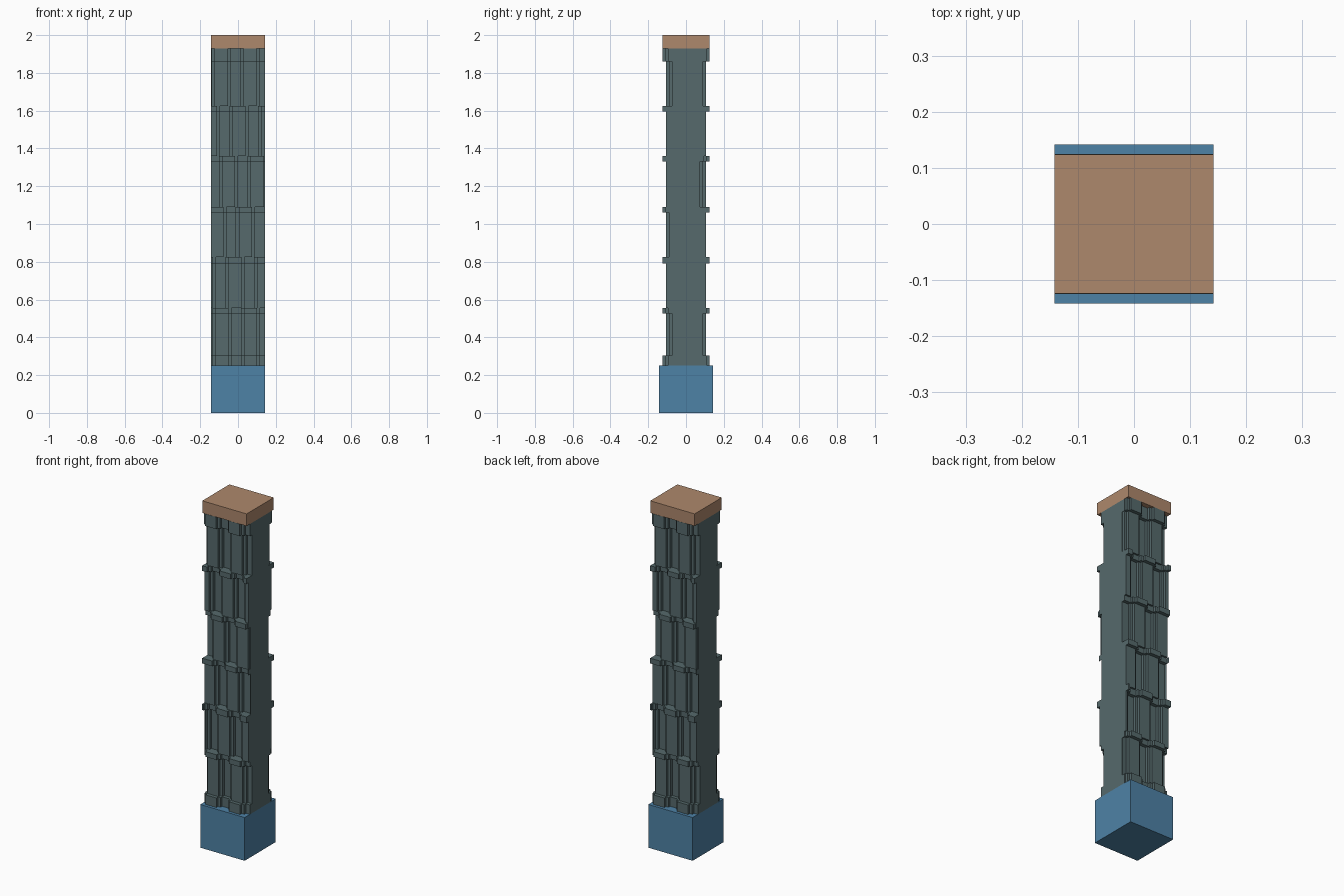
import bpy
import bmesh

if "Cube" in bpy.data.objects:
    bpy.data.objects.remove(bpy.data.objects["Cube"], do_unlink=True)

HALF = 0.142                                  # half width of the pillar
PITCH, GROOVE, STEP = 0.152, 0.05, 0.016      # panel rhythm across the face
DEEP, MID, PROUD = 0.075, 0.09, 0.105         # depth levels of the face
LIP = 0.02                                    # extra reach of the ledges


def material(name, colour):
    mat = bpy.data.materials.new(name)
    mat.use_nodes = True
    mat.diffuse_color = (*colour, 1)
    mat.node_tree.nodes["Principled BSDF"].inputs["Base Color"].default_value = (*colour, 1)
    return mat


slate = material("slate", (0.093, 0.144, 0.150))
blue = material("blue", (0.076, 0.223, 0.381))
tan = material("tan", (0.42, 0.246, 0.15))


def finish(name, bm, mat):
    bmesh.ops.recalc_face_normals(bm, faces=bm.faces)
    mesh = bpy.data.meshes.new(name)
    bm.to_mesh(mesh)
    bm.free()
    mesh.materials.append(mat)
    obj = bpy.data.objects.new(name, mesh)
    bpy.context.collection.objects.link(obj)
    return obj


def extrude_outline(bm, outline, z0, z1):
    """Add a prism with the given outline between two heights."""
    face = bm.faces.new([bm.verts.new((x, y, z0)) for x, y in outline])
    top = bmesh.ops.extrude_face_region(bm, geom=[face])
    verts = [v for v in top["geom"] if isinstance(v, bmesh.types.BMVert)]
    bmesh.ops.translate(bm, vec=(0, 0, z1 - z0), verts=verts)


def block(name, hx, hy, z0, z1, mat):
    bm = bmesh.new()
    extrude_outline(bm, [(-hx, -hy), (hx, -hy), (hx, hy), (-hx, hy)], z0, z1)
    return finish(name, bm, mat)


def depth_at(x, centre):
    """Depth of the stepped face at x, for a groove centred on centre."""
    d = abs((x - centre + PITCH / 2) % PITCH - PITCH / 2)
    if d < GROOVE / 2:
        return DEEP
    return MID if d < GROOVE / 2 + STEP else PROUD


def course_outline(centre, lip):
    """Stepped front, repeated on the back by a half turn."""
    edges = {-HALF, HALF}
    for k in range(-2, 3):
        for off in (GROOVE / 2, GROOVE / 2 + STEP):
            for sign in (-1, 1):
                x = centre + k * PITCH + sign * off
                if abs(x) < HALF - 0.001:
                    edges.add(x)
    xs = sorted(edges)
    front = []
    for a, b in zip(xs, xs[1:]):
        y = -depth_at((a + b) / 2, centre) - lip
        front += [(a, y), (b, y)]
    return front + [(-x, -y) for x, y in front]


# Base and cap
block("base", HALF, HALF, 0, 0.25, blue)
block("cap", HALF, 0.124, 1.93, 2.0, tan)

# Stacked courses: groove centre, panel bottom, ledge bottom, ledge top
courses = [
    (-0.010, 0.305, 0.525, 0.555),
    (0.060, 0.555, 0.79, 0.825),
    (-0.037, 0.825, 1.06, 1.09),
    (0.026, 1.09, 1.33, 1.36),
    (-0.071, 1.36, 1.595, 1.625),
    (-0.013, 1.625, 1.86, 1.93),
]
for i, (centre, z0, z1, z2) in enumerate(courses, 1):
    bm = bmesh.new()
    extrude_outline(bm, course_outline(centre, 0), z0, z1)
    extrude_outline(bm, course_outline(centre, LIP), z1, z2)
    finish(f"panel_course_{i}", bm, slate)

# Ledge at the foot of the shaft
bm = bmesh.new()
extrude_outline(bm, course_outline(courses[0][0], LIP), 0.25, courses[0][1])
finish("foot_ledge", bm, slate)
